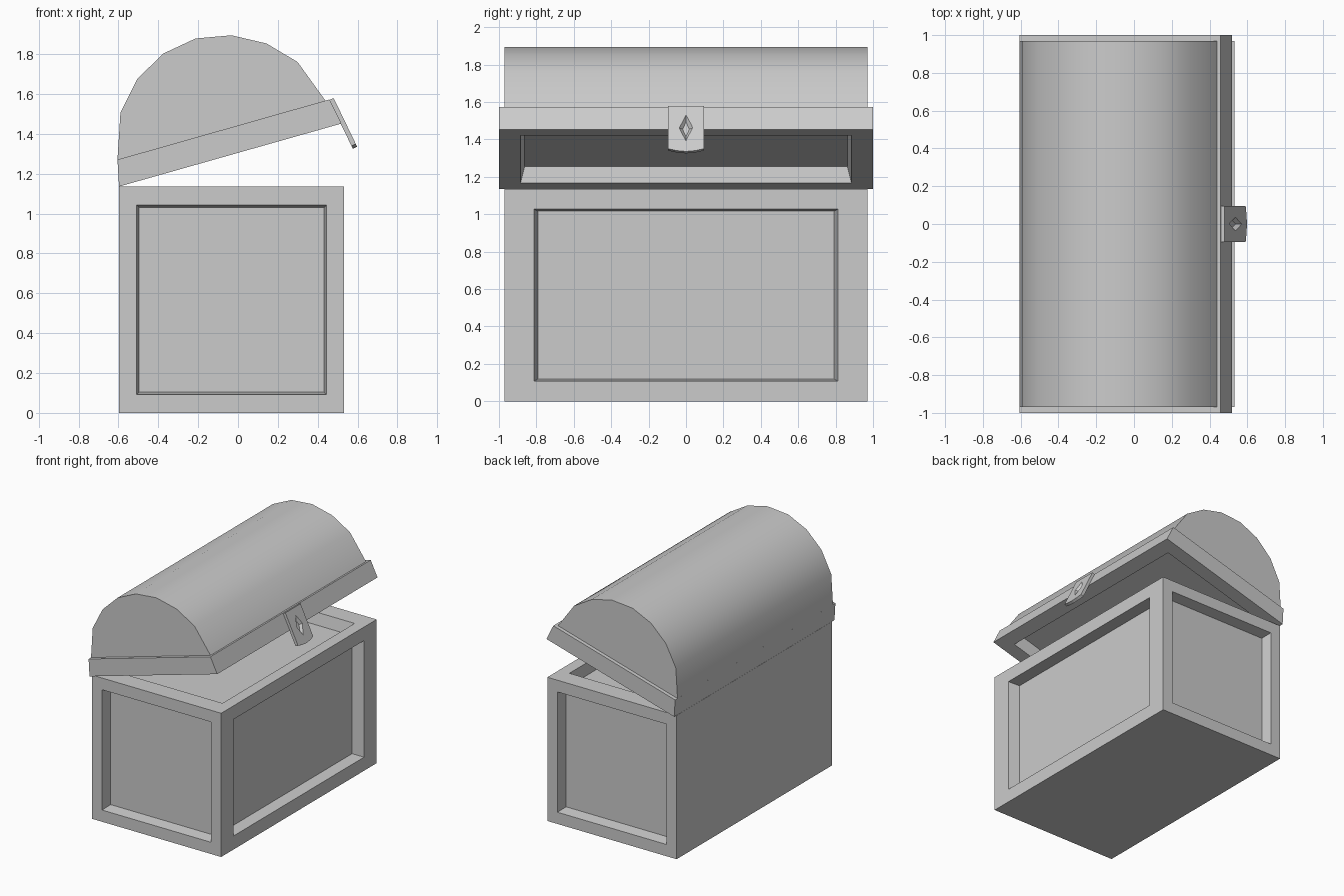
import bpy, bmesh, math
from mathutils import Vector

if "Cube" in bpy.data.objects:
    bpy.data.objects.remove(bpy.data.objects["Cube"])


def finish(bm, name):
    bmesh.ops.recalc_face_normals(bm, faces=bm.faces)
    mesh = bpy.data.meshes.new(name)
    bm.to_mesh(mesh)
    bm.free()
    obj = bpy.data.objects.new(name, mesh)
    bpy.context.collection.objects.link(obj)
    return obj


def prism(points, half_width):
    """Extrude an x-z profile across y, centred on y = 0."""
    bm = bmesh.new()
    face = bm.faces.new([bm.verts.new((x, -half_width, z)) for x, z in points])
    out = bmesh.ops.extrude_face_region(bm, geom=[face])["geom"]
    moved = [v for v in out if isinstance(v, bmesh.types.BMVert)]
    bmesh.ops.translate(bm, verts=moved, vec=(0, 2 * half_width, 0))
    bmesh.ops.recalc_face_normals(bm, faces=bm.faces)
    return bm


def recess(bm, direction, scale, depth=0.09, taper=0.975):
    """Frame the face pointing along direction and sink a tapered panel."""
    bm.normal_update()
    face = max(bm.faces, key=lambda f: f.normal.dot(Vector(direction)))
    normal, centre = face.normal.copy(), face.calc_center_median()
    for factors, sink in ((Vector(scale), 0), (Vector((taper,) * 3), depth)):
        bmesh.ops.inset_individual(bm, faces=[face], thickness=0)
        for v in face.verts:
            d = v.co - centre
            v.co = centre + Vector(a * b for a, b in zip(d, factors)) - normal * sink


# Chest body with sunken panels on the ends, latch side and top
bm = prism([(-0.597, 0), (0.532, 0), (0.532, 1.135), (-0.597, 1.135)], 0.97)
recess(bm, (0, -1, 0), (0.843, 1, 0.837))
recess(bm, (0, 1, 0), (0.843, 1, 0.837))
recess(bm, (1, 0, 0), (1, 0.838, 0.811))
recess(bm, (0, 0, 1), (0.84, 0.85, 1))
finish(bm, "chest_body")

# Tilted lid rim, hollow underneath
bm = prism([(-0.597, 1.136), (0.519, 1.452), (0.459, 1.573), (-0.605, 1.271)], 1.0)
recess(bm, (0.27, 0, -0.96), (0.81, 0.885, 0.81))
finish(bm, "lid_rim")

# Barrel top of the lid
barrel = finish(prism([(-0.605, 1.27), (-0.59, 1.508), (-0.504, 1.678), (-0.374, 1.804),
                       (-0.213, 1.879), (-0.033, 1.895), (0.143, 1.854),
                       (0.299, 1.761), (0.439, 1.567)], 0.97), "lid_barrel")
bpy.context.view_layer.objects.active = barrel
barrel.select_set(True)
bpy.ops.object.shade_smooth_by_angle(angle=math.radians(30))

# Latch plate hanging parallel to the rim's front face
top = Vector((0.48, 0, 1.58))
down = (Vector((0.598, 0, 1.336)) - top).normalized()
out = Vector((-down.z, 0, down.x))


def on_latch(y, s, height):
    return top + Vector((0, y, 0)) + down * s + out * height


def loft(outline_a, height_a, outline_b, height_b):
    bm = bmesh.new()
    a = [bm.verts.new(on_latch(y, s, height_a)) for y, s in outline_a]
    b = [bm.verts.new(on_latch(y, s, height_b)) for y, s in outline_b]
    bm.faces.new(a)
    bm.faces.new(b)
    for i in range(len(a)):
        j = (i + 1) % len(a)
        bm.faces.new((a[i], a[j], b[j], b[i]))
    return bm


plate = [(-0.095, 0), (0.095, 0), (0.095, 0.255), (0.05, 0.266),
         (0, 0.271), (-0.05, 0.266), (-0.095, 0.255)]
latch = finish(loft(plate, -0.024, plate, 0), "latch_plate")


# Diamond keyhole sunk into the latch
def diamond(w, h):
    return [(-w, 0.131), (0, 0.131 - h), (w, 0.131), (0, 0.131 + h)]


cutter = finish(loft(diamond(0.018, 0.044), -0.018, diamond(0.054, 0.11), 0.018), "keyhole_cutter")
cutter.hide_render = True
cutter.display_type = 'WIRE'
cut = latch.modifiers.new("keyhole", 'BOOLEAN')
cut.operation = 'DIFFERENCE'
cut.solver = 'EXACT'
cut.object = cutter
